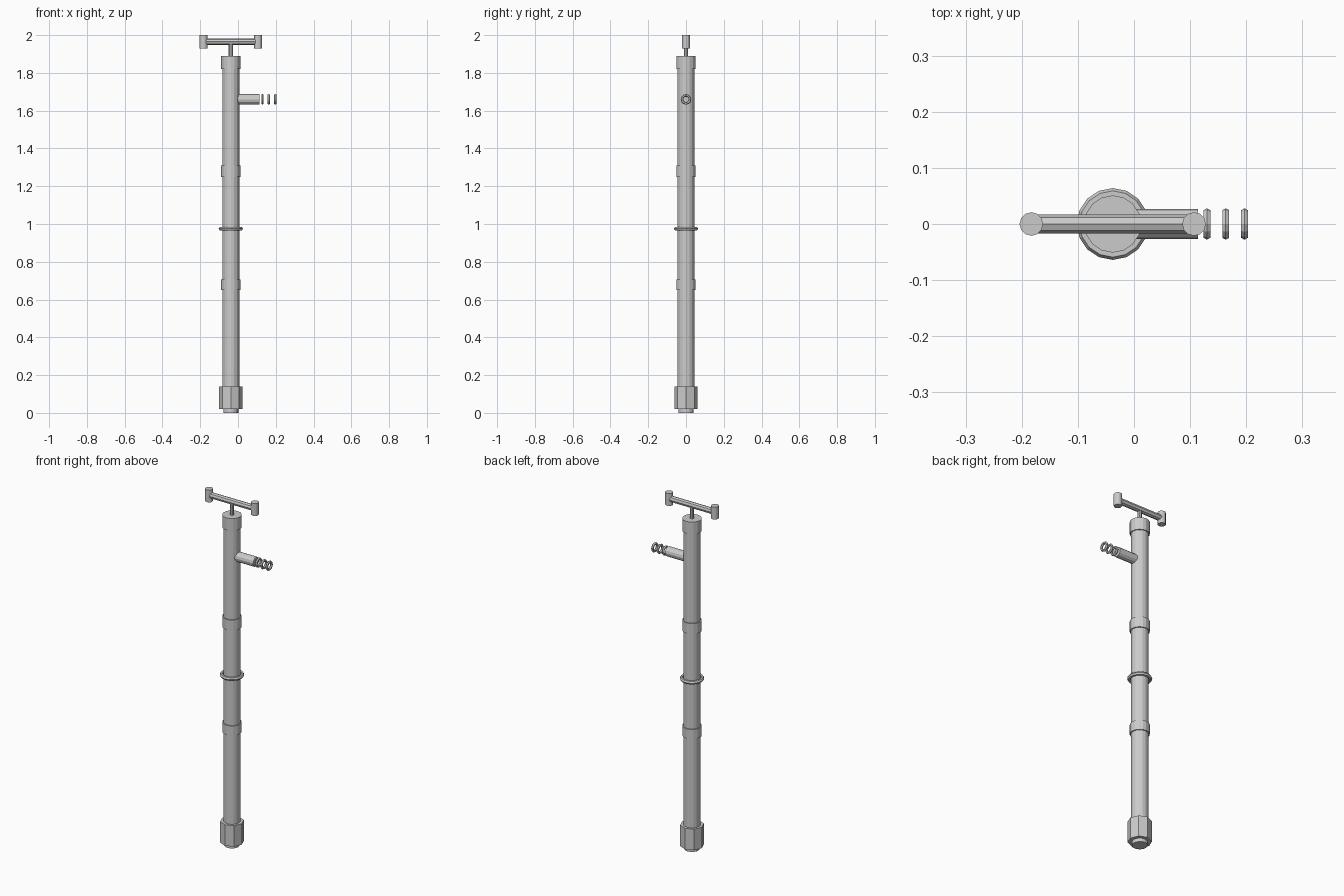
import bpy
from math import pi, cos, sin
from mathutils import Vector

cube = bpy.data.objects.get("Cube")
if cube:
    bpy.data.objects.remove(cube)

grey = bpy.data.materials.new("plain grey")
grey.use_nodes = True
grey.diffuse_color = (0.6, 0.6, 0.6, 1)
grey.node_tree.nodes["Principled BSDF"].inputs["Base Color"].default_value = (0.6, 0.6, 0.6, 1)

AXIS = -0.038  # x of the barrel's centre line


def finish(name):
    obj = bpy.context.object
    obj.name = name
    obj.data.materials.append(grey)
    return obj


def rod(name, start, end, radius, sides):
    """Flat-faced cylinder between two points."""
    a, b = Vector(start), Vector(end)
    turn = (b - a).to_track_quat('Z', 'Y').to_euler()
    bpy.ops.mesh.primitive_cylinder_add(vertices=sides, radius=radius, depth=(b - a).length,
                                        location=(a + b) / 2, rotation=turn)
    return finish(name)


def upright(name, low, high, radius, sides=16, x=AXIS):
    return rod(name, (x, 0, low), (x, 0, high), radius, sides)


def ring(name, location, rotation, major, minor, sides, profile):
    bpy.ops.mesh.primitive_torus_add(major_segments=sides, minor_segments=profile,
                                     major_radius=major, minor_radius=minor,
                                     location=location, rotation=rotation)
    return finish(name)


# Barrel with its collars
upright("barrel", 0.02, 1.86, 0.045)
upright("top_cap", 1.82, 1.89, 0.051)
upright("upper_collar", 1.25, 1.31, 0.051)
upright("lower_collar", 0.65, 0.705, 0.051)
ring("middle_ring", (AXIS, 0, 0.975), (0, 0, 0), 0.054, 0.01, 16, 6)

# Octagonal foot nut and plug
upright("foot_nut", 0.02, 0.14, 0.062, 8)
upright("foot_plug", 0, 0.03, 0.04)

# Handle: stem, crossbar and two end grips
upright("handle_stem", 1.88, 1.965, 0.011, 8)
HALF = 0.145
rod("handle_bar", (AXIS - HALF, 0, 1.965), (AXIS + HALF, 0, 1.965), 0.017, 8)
for side, sign in (("right", -1), ("left", 1)):
    upright(side + "_grip", 1.93, 2.0, 0.021, 12, AXIS + sign * HALF)

# Side outlet with three loose rings
rod("outlet", (AXIS + 0.03, 0, 1.66), (0.114, 0, 1.66), 0.027, 12)
for i in range(3):
    ring("outlet_ring_%d" % (i + 1), (0.13 + i * 0.0335, 0, 1.66), (0, pi / 2, 0),
         0.021, 0.007, 12, 6)
